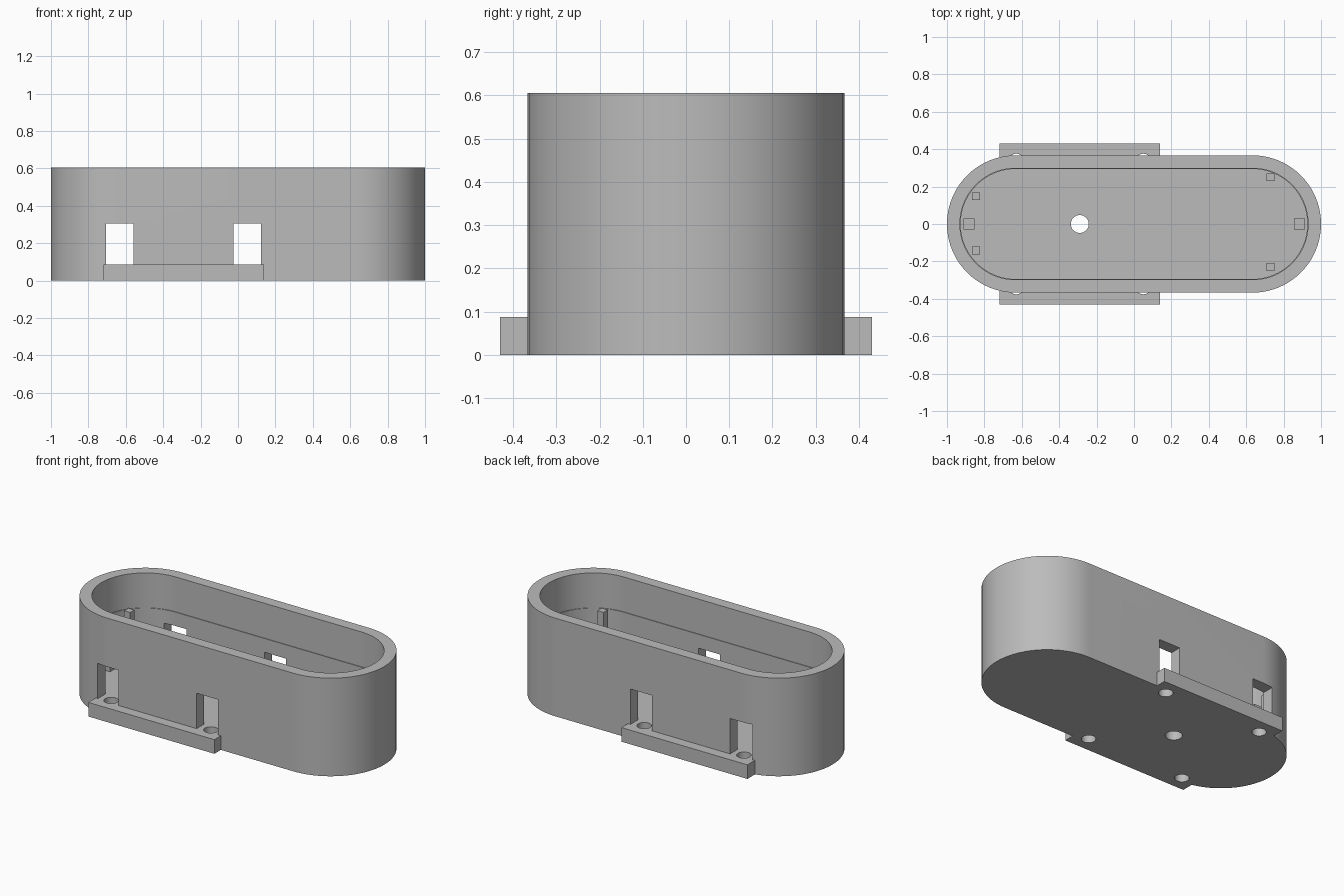
import bpy
import math

if "Cube" in bpy.data.objects:
    bpy.data.objects.remove(bpy.data.objects["Cube"], do_unlink=True)

grey = bpy.data.materials.new("plain grey")
grey.use_nodes = True
colour = (0.5, 0.5, 0.5, 1)
grey.diffuse_color = colour
grey.node_tree.nodes["Principled BSDF"].inputs["Base Color"].default_value = colour

HEIGHT, FLOOR, LEDGE = 0.605, 0.087, 0.39
ARC_X = 0.633
HOLE_XS = (-0.63, 0.05)


def prism(name, outline, z0, z1):
    """Extrude a counter-clockwise outline between two heights."""
    n = len(outline)
    verts = [(x, y, z) for z in (z0, z1) for x, y in outline]
    faces = [list(range(n))[::-1], list(range(n, 2 * n))]
    faces += [(i, (i + 1) % n, (i + 1) % n + n, i + n) for i in range(n)]
    mesh = bpy.data.meshes.new(name)
    mesh.from_pydata(verts, [], faces)
    mesh.materials.append(grey)
    obj = bpy.data.objects.new(name, mesh)
    bpy.context.collection.objects.link(obj)
    return obj


def stadium(name, radius, z0, z1, steps=40):
    outline = []
    for centre, start in ((ARC_X, -math.pi / 2), (-ARC_X, math.pi / 2)):
        for i in range(steps + 1):
            a = start + math.pi * i / steps
            outline.append((centre + radius * math.cos(a), radius * math.sin(a)))
    return prism(name, outline, z0, z1)


def box(name, x0, x1, y0, y1, z0, z1):
    return prism(name, [(x0, y0), (x1, y0), (x1, y1), (x0, y1)], z0, z1)


def cylinder(name, x, y, radius, z0, z1, steps=32):
    angles = [math.tau * i / steps for i in range(steps)]
    return prism(name, [(x + radius * math.cos(a), y + radius * math.sin(a))
                        for a in angles], z0, z1)


def combine(target, other, operation):
    """Apply a boolean and remove the helper."""
    mod = target.modifiers.new("combine", "BOOLEAN")
    mod.operation, mod.object, mod.solver = operation, other, "EXACT"
    bpy.context.view_layer.objects.active = target
    bpy.ops.object.modifier_apply(modifier=mod.name)
    bpy.data.objects.remove(other, do_unlink=True)


# Oval shell with a mounting flange running through its base
shell = stadium("oval_housing", 0.367, 0, HEIGHT)
combine(shell, box("flange", -0.72, 0.14, -0.43, 0.43, 0, FLOOR), "UNION")

# Cavity, with a slight ledge part way up the wall
combine(shell, stadium("upper_cavity", 0.298, LEDGE, HEIGHT + 0.1), "DIFFERENCE")
combine(shell, stadium("lower_cavity", 0.294, FLOOR, LEDGE + 0.05), "DIFFERENCE")

# Side windows and the screw holes below them
for x in HOLE_XS:
    window = box("window", x - 0.075, x + 0.072, -0.5, 0.5, FLOOR, 0.305)
    combine(shell, window, "DIFFERENCE")
    for side in (-1, 1):
        hole = cylinder("screw_hole", x, side * 0.335, 0.041, -0.1, FLOOR + 0.1)
        combine(shell, hole, "DIFFERENCE")

# Cable hole in the floor
combine(shell, cylinder("cable_hole", -0.29, 0, 0.048, -0.1, 0.2), "DIFFERENCE")

bpy.ops.object.select_all(action="DESELECT")
shell.select_set(True)
bpy.context.view_layer.objects.active = shell
bpy.ops.object.shade_smooth_by_angle(angle=math.radians(30))

# Square support posts standing on the floor
posts = [("left_end_post", 0.885, 0, 0.03), ("right_end_post", -0.882, 0, 0.03)]
for side, y in (("front", -1), ("back", 1)):
    posts.append((side + "_left_post", 0.73, 0.01 + y * 0.24, 0.021))
    posts.append((side + "_right_post", -0.845, 0.003 + y * 0.145, 0.021))
for name, x, y, half in posts:
    box(name, x - half, x + half, y - half, y + half, FLOOR - 0.02, 0.4)
